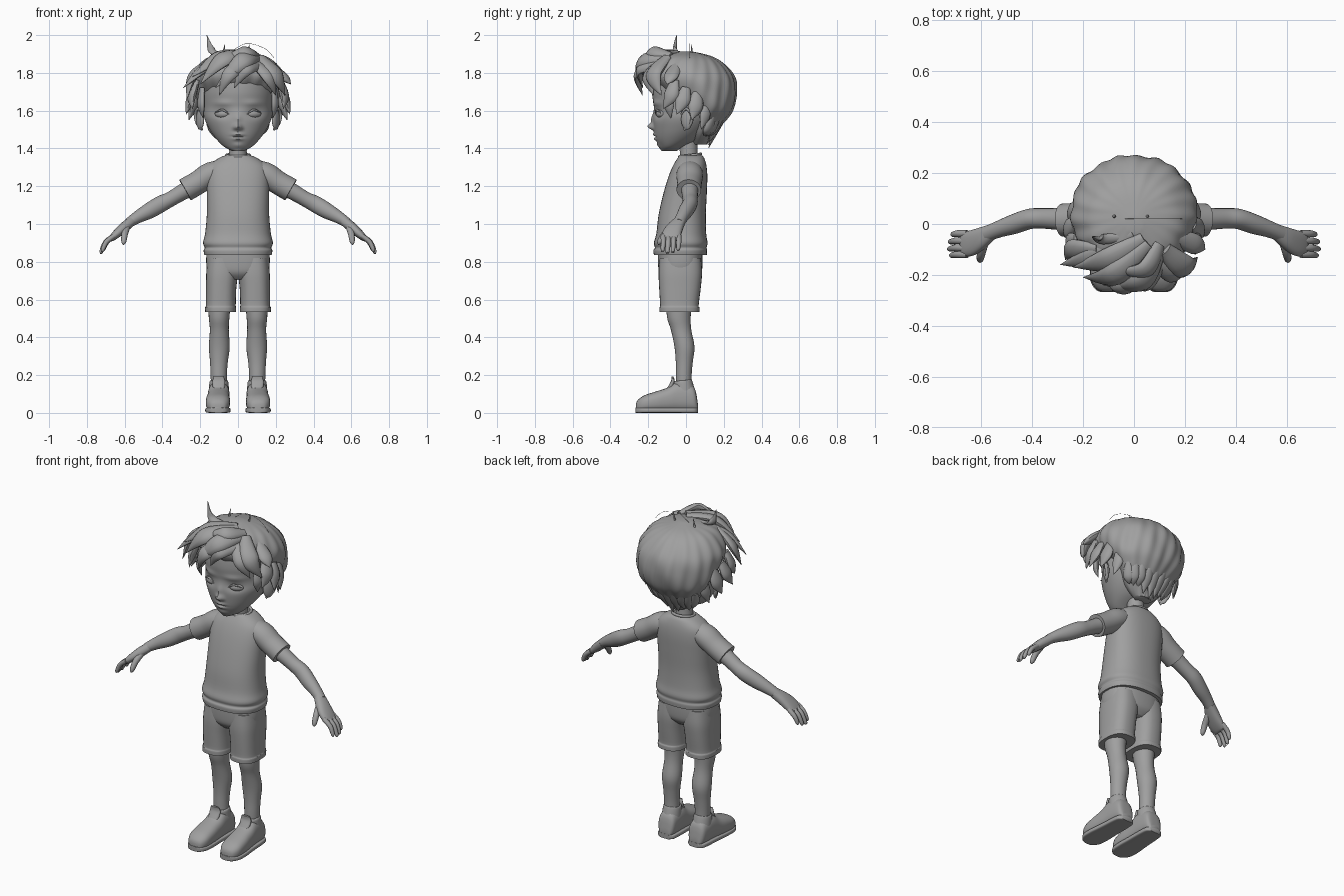
import bpy
import bmesh
import math
import random
from mathutils import Matrix, Vector

random.seed(4)
if "Cube" in bpy.data.objects:
    bpy.data.objects.remove(bpy.data.objects["Cube"])

UNIT = 0.01  # all part sizes below are in hundredths
X, Y, Z = Vector((1, 0, 0)), Vector((0, 1, 0)), Vector((0, 0, 1))
SIDES = (("left", 1), ("right", -1))
parts = []

clay = bpy.data.materials.new("plain_grey")
clay.use_nodes = True
grey = (0.35, 0.35, 0.35, 1)
clay.diffuse_color = grey
clay.node_tree.nodes["Principled BSDF"].inputs["Base Color"].default_value = grey


def finish(name, bm):
    """Turn a bmesh into a named, coloured object."""
    bmesh.ops.recalc_face_normals(bm, faces=bm.faces)
    bmesh.ops.scale(bm, vec=(UNIT, UNIT, UNIT), verts=bm.verts)
    mesh = bpy.data.meshes.new(name)
    bm.to_mesh(mesh)
    bm.free()
    mesh.materials.append(clay)
    obj = bpy.data.objects.new(name, mesh)
    bpy.context.collection.objects.link(obj)
    parts.append(obj)
    return obj


def spline(stations, steps):
    """Smooth interpolation through the stations."""
    rows = [Vector(s) for s in stations]
    padded = [rows[0]] + rows + [rows[-1]]
    result = []
    for a, b, c, d in zip(padded, padded[1:], padded[2:], padded[3:]):
        for k in range(steps):
            t = k / steps
            result.append(b + (c - a) * (t / 2)
                          + (a * 2 - b * 5 + c * 4 - d) * (t * t / 2)
                          + (b * 3 - a - c * 3 + d) * (t ** 3 / 2))
    return result + [rows[-1]]


def bulge(value, power):
    return math.copysign(abs(value) ** (2 / power), value)


def tube(name, stations, axis=None, ref=Y, side=1, n=24, steps=4, power=2, shape=None):
    """Skin rounded sections (x, y, z, width, depth) along a path."""
    rows = spline(stations, steps)
    centres = [Vector((r[0] * side, r[1], r[2])) for r in rows]
    bm = bmesh.new()
    rings = []
    for i, (row, centre) in enumerate(zip(rows, centres)):
        ahead = centres[min(i + 1, len(rows) - 1)] - centres[max(i - 1, 0)]
        along = (axis or ahead).normalized()
        u = along.cross(ref).normalized()
        v = u.cross(along)
        ring = []
        for k in range(n):
            a = math.tau * k / n
            co = (centre + u * max(row[3], 0.05) * bulge(math.cos(a), power)
                  + v * max(row[4], 0.05) * bulge(math.sin(a), power))
            ring.append(bm.verts.new(shape(co) if shape else co))
        rings.append(ring)
    for low, high in zip(rings, rings[1:]):
        for k in range(n):
            j = (k + 1) % n
            bm.faces.new((low[k], low[j], high[j], high[k]))
    bm.faces.new(rings[0])
    bm.faces.new(rings[-1])
    return finish(name, bm)


def ellipsoid(name, centre, radii, turn=0):
    bm = bmesh.new()
    place = (Matrix.Translation(centre) @ Matrix.Rotation(turn, 4, "Z")
             @ Matrix.Diagonal((*radii, 1)))
    bmesh.ops.create_uvsphere(bm, u_segments=24, v_segments=16, radius=1, matrix=place)
    return finish(name, bm)


def lock(name, root, middle, tip, r, side=1):
    """A flattened, pointed lock of hair lying over the skull."""
    outward = Vector((middle[0] * side, middle[1], middle[2])) - Vector((0, 2, 168))
    tube(name, [(*root, r * 0.6, r * 0.4), (*middle, r, r * 0.55), (*tip, 0.1, 0.1)],
         ref=outward.normalized(), side=side, n=12, steps=8)


# Head with sculpted face: bumps are (x, z, width, height, push)
face_bumps = [(0, 151.5, 1.8, 1.6, -3), (0, 155, 1.3, 3, -1),
              (0, 147.4, 2.6, 0.8, -1), (0, 145, 2.2, 0.8, -1),
              (0, 146.2, 3.2, 0.4, 0.6), (0, 141.5, 3, 1.5, -0.8)]
for _, s in SIDES:
    face_bumps += [(8.5 * s, 158.5, 4, 2.4, 1.3), (8 * s, 164, 5, 1.5, -0.8),
                   (1.6 * s, 150.8, 0.9, 0.9, -0.8)]


def sculpt_face(co):
    if co.y < -2:
        push = sum(d * math.exp(-((co.x - x) / w) ** 2 - ((co.z - z) / h) ** 2)
                   for x, z, w, h, d in face_bumps)
        co.y += push
    return co


tube("head", [(0, -9, 138.6, 3, 4), (0, -7.5, 141, 7.5, 6.5), (0, -4.5, 145, 11.5, 11.5),
              (0, -2, 150, 15, 15), (0, 0, 156, 17.8, 17.5), (0, 2, 162, 18.5, 19),
              (0, 2, 170, 19, 20), (0, 2, 178, 18, 19), (0, 1, 185, 13, 14),
              (0, 0, 189, 4, 4)],
     axis=Z, n=96, steps=8, shape=sculpt_face)
tube("neck", [(0, 2, 128, 6, 6), (0, 1.5, 136, 4.7, 4.7), (0, 1, 146, 4.8, 5)], axis=Z)

for label, s in SIDES:
    # Eyes and ears
    ellipsoid(label + "_eye", (8.5 * s, -13.6, 158.3), (4, 1.9, 2.1), 0.4 * s)
    tube(label + "_upper_lid", [(4.6, -16, 158, 0.2, 0.2), (8.2, -15.7, 160.4, 0.6, 0.6),
                                (12.4, -13.3, 158.8, 0.2, 0.2)], side=s, n=10)
    ellipsoid(label + "_ear", (20 * s, 0.5, 155.5), (1.5, 3.4, 5.6), -0.5 * s)
    tube(label + "_ear_rim", [(19, -2.5, 158, 0.5, 0.5), (21, 0, 161, 0.8, 0.8),
                              (22.6, 3, 158, 0.9, 0.9), (21.5, 2.5, 153, 0.8, 0.8),
                              (19, -1, 150, 0.7, 0.7)], ref=X, side=s, n=10)


# Hair cap with combed ridges
def comb(co):
    a = math.atan2(co.x, co.y - 4)
    ridge = 1 + 0.015 * math.sin(19 * a + co.z * 0.15) + 0.012 * math.sin(8 * a - co.z * 0.2)
    return Vector((co.x * ridge, 4 + (co.y - 4) * ridge, co.z))


tube("hair_cap", [(0, 7.5, 142, 5, 3.5), (0, 8, 148, 12, 6.5), (0, 11, 156, 17.5, 11),
                  (0, 11.5, 162, 21.5, 14), (0, 7, 170, 24, 20), (0, 3, 178, 24.3, 22.5),
                  (0, 1, 185, 20, 18.8), (0, 0, 189, 14, 13), (0, 0, 191.4, 3, 3)],
     axis=Z, n=120, steps=7, shape=comb)

# Swept fringe
fringe = [((10, -10, 188), (2, -23, 186), (-12, -24, 172), 5),
          ((8, -12, 186), (-4, -25, 180), (-10, -23, 168), 4),
          ((12, -14, 184), (4, -24, 182), (-2, -23, 172), 4),
          ((6, -8, 190), (-8, -20, 187), (-20, -21, 174), 5),
          ((4, -6, 190), (-10, -14, 188), (-24, -17, 178), 5),
          ((0, -4, 190), (-17, -13, 183), (-29, -16, 172), 4),
          ((10, -8, 189), (4, -18, 191), (-8, -18, 188), 4)]
for item in fringe:
    lock("fringe_lock", *item)
# Parted side and loose top locks
for item in [((12, -10, 188), (20, -17, 179), (25, -13, 168), 5),
             ((8, -14, 186), (16, -20, 178), (20, -17, 168), 4),
             ((14, -4, 186), (24, -8, 178), (28, -10, 174), 4),
             ((-14, -10, 186), (-24, -10, 178), (-27, -14, 166), 4),
             ((-2, -5, 189), (-13, -6, 191), (-16.5, -5, 200), 2.2)]:
    lock("loose_lock", *item)
# Side locks around the ears
for label, s in SIDES:
    for item in [((22, -6, 176), (24.5, -8, 168), (24, -12, 161), 4),
                 ((23, 0, 172), (25.5, -2, 165), (27.5, -5, 158), 4),
                 ((22, 6, 170), (24, 5, 162), (26, 3, 155), 4),
                 ((19, -8, 172), (19.5, -9, 163), (18.5, -8, 156), 3),
                 ((20, 11, 164), (20, 10, 157), (21, 8, 150), 3)]:
        lock(label + "_side_lock", *item, side=s)
# Nape locks
for i in range(-4, 5):
    sx, cy = math.sin(i * 0.3), math.cos(i * 0.3)
    lock("nape_lock", (17 * sx, 11 + 9.5 * cy, 157), (14.5 * sx, 9 + 7 * cy, 150),
         (12 * sx, 8 + 4 * cy, 140 + 4 * random.random() + 4 * abs(sx)), 3)
# Flyaway hairs
tube("flyaway_hair", [(-5, 2, 190, 0.1, 0.1), (4, 2, 195.5, 0.1, 0.1),
                      (14, 2, 193, 0.1, 0.1), (19, 2, 188, 0.1, 0.1)], n=6)
for x in (-8, 5):
    tube("crown_spike", [(x, 3, 189, 0.8, 0.8), (x + 1, 3, 195, 0.1, 0.1)], n=8)

# Shirt
tube("shirt_body", [(0, -3, 83.5, 17.8, 14), (0, -3, 86, 18.2, 14.2), (0, -2.8, 87.5, 17.6, 13.7),
                    (0, -2.8, 90, 18.5, 14.2), (0, -2.5, 95, 17.4, 13.2), (0, -2, 105, 16.5, 12.5),
                    (0, -0.5, 116, 16.5, 11.5), (0, 1, 125, 16.5, 10.3), (0, 2, 131, 15, 8.8),
                    (0, 2.6, 135, 10, 7), (0, 2.5, 136.4, 6.4, 5.8)],
     axis=Z, n=48, power=2.4)
tube("shirt_collar", [(6.2 * math.cos(a), 2.2 + 5.6 * math.sin(a), 136.3 + 0.7 * math.sin(a), 0.8, 0.8)
                      for a in (math.tau * k / 16 for k in range(17))], ref=Z, n=10, steps=2)

# Shorts
tube("shorts_seat", [(0, -3, 70.5, 7, 8), (0, -3, 74, 15, 11), (0, -3, 79, 16.8, 11.8),
                     (0, -3, 87, 16.5, 11.8)], axis=Z, n=40, power=2.5)

for label, s in SIDES:
    # Sleeve and arm
    tube(label + "_sleeve", [(4, 2, 129, 5, 5.5), (14, 2, 126.5, 6.4, 7),
                             (21, 1.8, 122, 6.2, 6.6), (28, 1.5, 118, 6.3, 6.5)], side=s, n=32)
    tube(label + "_arm", [(22, 2, 121, 4.8, 5), (30, 2, 116.5, 4.2, 4.3), (36, 2.2, 113, 4, 4),
                          (41, 2, 110.5, 4.4, 4), (47, 0, 107, 4.2, 3.9),
                          (53, -2, 103.7, 3.3, 3.3), (58, -4, 100.5, 2.6, 3)], side=s)
    # Hand with four fingers and a thumb
    tube(label + "_palm", [(56, -3, 101.7, 2.5, 3), (60, -5.5, 98.5, 2.7, 4.2),
                           (64, -7.5, 95, 2.3, 5), (67, -8, 92.3, 1.6, 4.7),
                           (68, -8, 91.3, 0.8, 4)], side=s, power=2.4)
    for y, reach in ((-3.8, 0.8), (-6.6, 0.95), (-9.4, 1), (-12, 0.88)):
        end = Vector((66, y, 93)) + Vector((6.5, -0.4, -7.8)) * reach
        tube(label + "_finger", [(65.5, y, 93.8, 1.3, 1.4), (67 + 3 * reach, y, 90.5, 1.3, 1.35),
                                 (*end, 1, 1), (end.x + 0.5, end.y, end.z - 0.7, 0.2, 0.2)],
             side=s, n=12)
    tube(label + "_thumb", [(59, -7, 98.5, 1.8, 2), (60, -11.5, 94.5, 1.7, 1.7),
                            (60.5, -14, 90.5, 1.3, 1.3), (60.7, -14.5, 89, 0.3, 0.3)],
         ref=X, side=s, n=12)
    # Shorts leg with cuff
    tube(label + "_shorts_leg", [(9.2, -3.5, 53.5, 8.2, 10.6), (9.2, -3.5, 56, 8.2, 10.6),
                                 (9.1, -3.5, 57, 7.9, 10.2), (8.9, -3.2, 66, 8, 11),
                                 (8.4, -3, 74, 8.4, 11.5), (8, -3, 82, 8, 11)],
         axis=Z, side=s, n=32, power=2.6)
    # Leg
    tube(label + "_leg", [(10, -1.2, 11, 4.2, 4.2), (10.2, -1.2, 20, 4.3, 4.2),
                          (10.1, -0.9, 27, 4.7, 4.5), (9.9, -0.8, 35, 5.5, 5.3),
                          (9.9, -2.6, 44, 5, 5.4), (10, -3.8, 51, 5.5, 6.3),
                          (9.8, -3.5, 62, 6.2, 7)], axis=Z, side=s)
    # Shoe: upper, sole, ankle collar and tongue; stations run heel to toe
    foot = [(9.9, 6.3, 3, 4.5), (10, 4.5, 5, 13), (10.1, 0, 5.6, 15.5), (10.2, -5, 5.8, 16),
            (10.4, -10, 6, 13), (10.6, -16, 6.4, 11), (10.7, -22, 6.1, 9),
            (10.6, -25.5, 4.2, 6.5), (10.5, -26.5, 2, 4.5)]
    tube(label + "_shoe", [(x, y, h / 2 + 0.3, w, h / 2) for x, y, w, h in foot],
         axis=Y, ref=Z, side=s, n=32, power=2.5)
    tube(label + "_sole", [(x, y * 1.01, 1.4, w + 0.3, 1.4) for x, y, w, h in foot],
         axis=Y, ref=Z, side=s, n=32, power=5)
    tube(label + "_shoe_collar", [(10.1, -0.8, 10, 5.4, 6), (10.1, -1.3, 14, 5.2, 5.3),
                                  (10.1, -1.9, 16.6, 4.9, 5), (10.1, -2, 17.2, 4.3, 4.4)], side=s)
    tube(label + "_shoe_tongue", [(10.2, -9, 12.5, 3, 1.2), (10.2, -7, 16.5, 3.4, 1),
                                  (10.2, -7.2, 19.3, 2.6, 0.5)], side=s, power=2.6)

# Smooth shading with crisp hems
bpy.ops.object.select_all(action="DESELECT")
for obj in parts:
    obj.select_set(True)
bpy.context.view_layer.objects.active = parts[0]
bpy.ops.object.shade_smooth_by_angle(angle=math.radians(45))
